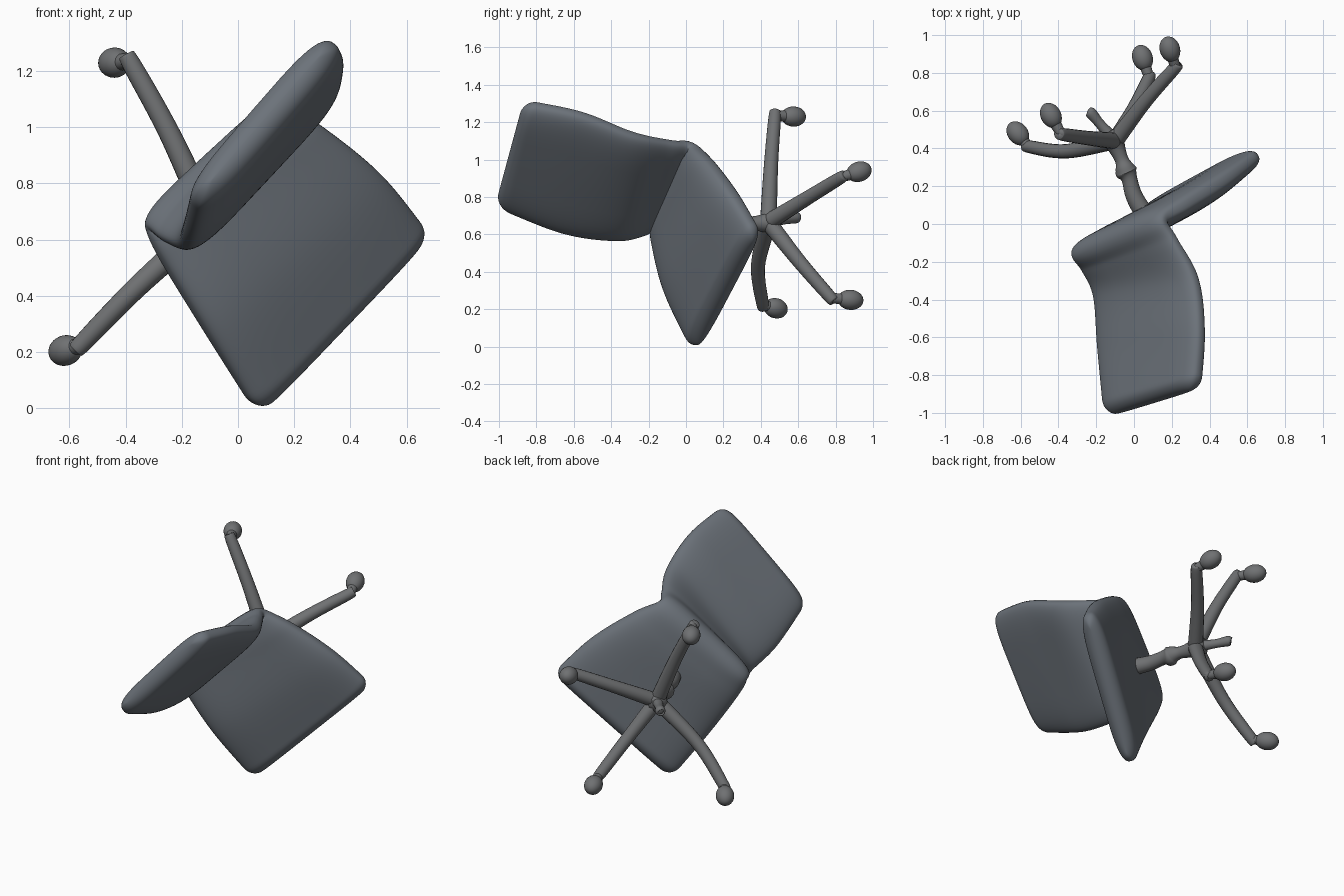
import bpy, bmesh, math
from mathutils import Vector

if "Cube" in bpy.data.objects:
    bpy.data.objects.remove(bpy.data.objects["Cube"])


def material(name, rgb):
    m = bpy.data.materials.new(name)
    m.diffuse_color = (*rgb, 1)
    m.use_nodes = True
    m.node_tree.nodes["Principled BSDF"].inputs["Base Color"].default_value = m.diffuse_color
    return m


FABRIC = material("slate_fabric", (.15, .17, .195))
METAL = material("dark_grey", (.16, .165, .17))


def spline(rows, u):
    """Catmull-Rom through equal-length rows of numbers, u in 0..1."""
    n = len(rows) - 1
    f = min(max(u, 0), 1) * n
    i = min(int(f), n - 1)
    t = f - i
    p1, p2 = rows[i], rows[i + 1]
    p0 = rows[i - 1] if i > 0 else [2 * a - b for a, b in zip(p1, p2)]
    p3 = rows[i + 2] if i + 2 <= n else [2 * b - a for a, b in zip(p1, p2)]
    return [0.5 * (2 * b + (c - a) * t + (2 * a - 5 * b + 4 * c - d) * t * t
                   + (3 * b - a - 3 * c + d) * t ** 3)
            for a, b, c, d in zip(p0, p1, p2, p3)]


def loft(name, rings, mat=METAL):
    """Skin a list of closed rings and cap both ends."""
    bm = bmesh.new()
    loops = [[bm.verts.new(p) for p in ring] for ring in rings]
    n = len(loops[0])
    for a, b in zip(loops, loops[1:]):
        for i in range(n):
            j = (i + 1) % n
            bm.faces.new((a[i], a[j], b[j], b[i]))
    bm.faces.new(loops[0][::-1])
    bm.faces.new(loops[-1])
    bmesh.ops.recalc_face_normals(bm, faces=bm.faces)
    me = bpy.data.meshes.new(name)
    bm.to_mesh(me)
    bm.free()
    me.materials.append(mat)
    me.polygons.foreach_set("use_smooth", [True] * len(me.polygons))
    ob = bpy.data.objects.new(name, me)
    bpy.context.collection.objects.link(ob)
    return ob


def tube(name, rows, steps=24, sides=16):
    """Round tube along rows of (x, y, z, radius)."""
    rings = []
    for k in range(steps + 1):
        u = k / steps
        *p, r = spline(rows, u)
        tan = Vector(spline(rows, u + .01)[:3]) - Vector(spline(rows, u - .01)[:3])
        q = tan.to_track_quat('Z', 'Y')
        rings.append([Vector(p) + q @ Vector((r * math.cos(a), r * math.sin(a), 0))
                      for a in (2 * math.pi * i / sides for i in range(sides))])
    return loft(name, rings)


def sgnpow(v, e):
    return math.copysign(abs(v) ** e, v)


def ease(d, r):
    return math.sqrt(max(1 - max(1 - d / r, 0) ** 2, 0.0004))


# One-piece padded seat and backrest: left edge, right edge, half thickness
shell = [
    (0.075, 0.05, -0.03, 0.685, 0.385, 0.61, .065),
    (-0.12, -0.09, 0.28, 0.505, 0.25, 0.83, .08),
    (-0.28, -0.155, 0.54, 0.30, 0.12, 1.00, .075),
    (-0.32, -0.17, 0.635, 0.17, 0.03, 1.08, .06),
    (-0.27, -0.24, 0.60, 0.22, -0.08, 1.095, .055),
    (-0.205, -0.38, 0.575, 0.33, -0.29, 1.14, .062),
    (-0.18, -0.66, 0.615, 0.36, -0.56, 1.245, .066),
    (-0.145, -1.02, 0.755, 0.34, -0.87, 1.31, .066),
]
N = 90
samples = [spline(shell, .5 - .5 * math.cos(math.pi * k / N)) for k in range(N + 1)]
mids = [(Vector(s[:3]) + Vector(s[3:6])) / 2 for s in samples]
dist = [0]
for a, b in zip(mids, mids[1:]):
    dist.append(dist[-1] + (b - a).length)

rings = []
for k, s in enumerate(samples):
    d = min(dist[k], dist[-1] - dist[k])
    side = Vector(s[3:6]) - Vector(s[:3])
    half = side.length / 2 - .085 * (1 - ease(d, .085))
    side.normalize()
    tan = mids[min(k + 1, N)] - mids[max(k - 1, 0)]
    nor = side.cross(tan).normalized()
    t = s[6] * ease(d, .065)
    ring = []
    for i in range(48):
        a = 2 * math.pi * i / 48
        ring.append(mids[k] + side * half * sgnpow(math.cos(a), .45)
                    + nor * t * sgnpow(math.sin(a), .75))
    rings.append(ring)
loft("seat_and_backrest", rings, FABRIC)

# Gas-lift column with collar, neck and hub
tube("column", [(.05, .06, .645, .05), (.0, .15, .65, .045), (-.025, .24, .655, .042),
                (-.04, .275, .655, .058), (-.05, .30, .66, .05), (-.065, .34, .66, .036),
                (-.09, .40, .66, .045), (-.11, .45, .665, .06), (-.13, .49, .665, .045)], 40)
# Small pin under the hub
tube("hub_pin", [(-.11, .45, .67, .035), (-.18, .53, .68, .026),
                 (-.23, .59, .69, .03), (-.24, .60, .69, .012)])

# Base legs: middle point, end point, caster centre
legs = [
    ((-.245, .455, .98), (-.385, .475, 1.235), (-.44, .575, 1.23)),
    ((-.36, .385, .43), (-.56, .41, .225), (-.615, .48, .205)),
    ((.06, .65, .795), (.22, .83, .905), (.19, .925, .935)),
    ((-.0, .61, .45), (.08, .775, .26), (.045, .88, .25)),
]
hub = Vector((-.10, .44, .665))
for n, (mid, end, wheel) in enumerate(legs, 1):
    e, w = Vector(end), Vector(wheel)
    tip = e + (e - Vector(mid)).normalized() * .02
    tube(f"leg_{n}", [(*hub, .045), (*mid, .038), (*e, .033), (*tip, .018)])
    tube(f"caster_neck_{n}", [(*e, .026), (*e.lerp(w, .5), .03), (*w, .035)], 8)
    bpy.ops.mesh.primitive_uv_sphere_add(segments=24, ring_count=16, location=w)
    ball = bpy.context.object
    ball.name = f"caster_{n}"
    ball.scale = (.054, .054, .07)
    ball.rotation_euler = (w - e).to_track_quat('Z', 'Y').to_euler()
    ball.data.materials.append(METAL)
    bpy.ops.object.shade_smooth()
